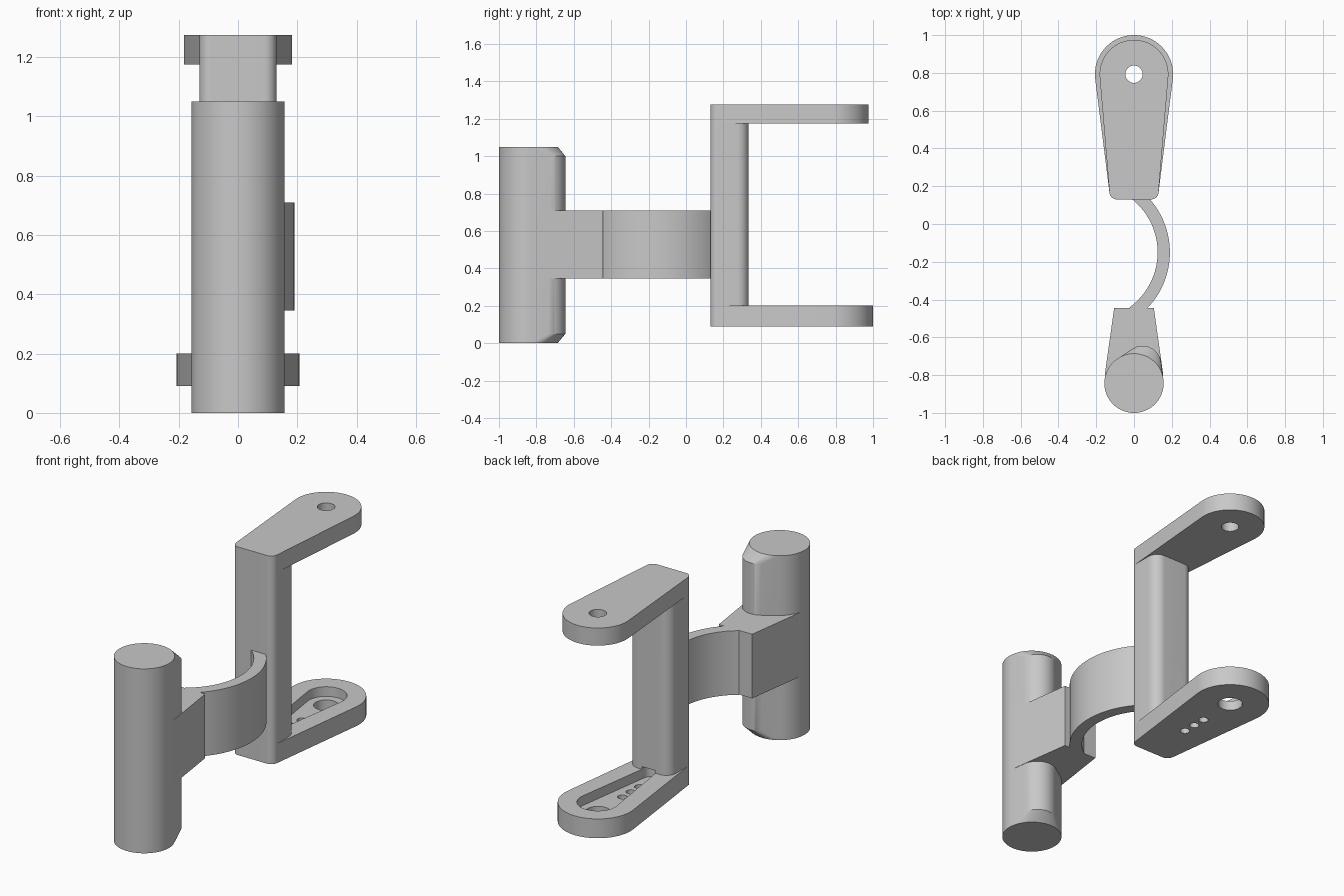
import bpy
import bmesh
from math import sin, cos, pi, radians

cube = bpy.data.objects.get("Cube")
if cube:
    bpy.data.objects.remove(cube, do_unlink=True)

COLOR = (0.58, 0.58, 0.58, 1)
grey = bpy.data.materials.new("light grey")
grey.use_nodes = True
grey.diffuse_color = COLOR
grey.node_tree.nodes["Principled BSDF"].inputs["Base Color"].default_value = COLOR


def make_object(name, bm):
    bmesh.ops.recalc_face_normals(bm, faces=bm.faces)
    mesh = bpy.data.meshes.new(name)
    bm.to_mesh(mesh)
    bm.free()
    mesh.materials.append(grey)
    obj = bpy.data.objects.new(name, mesh)
    bpy.context.scene.collection.objects.link(obj)
    return obj


def hull(name, discs, segments=64):
    """Convex solid wrapped around upright discs (x, y, radius, z0, z1)."""
    bm = bmesh.new()
    for x, y, r, z0, z1 in discs:
        for i in range(segments):
            a = 2 * pi * i / segments
            for z in (z0, z1):
                bm.verts.new((x + r * cos(a), y + r * sin(a), z))
    result = bmesh.ops.convex_hull(bm, input=bm.verts)
    spare = set(result["geom_interior"]) | set(result["geom_unused"])
    bmesh.ops.delete(bm, geom=[v for v in spare if isinstance(v, bmesh.types.BMVert)],
                     context="VERTS")
    bmesh.ops.dissolve_limit(bm, angle_limit=0.005, verts=bm.verts, edges=bm.edges)
    return make_object(name, bm)


def prism(name, outline, z0, z1):
    """Straight extrusion of a flat outline."""
    bm = bmesh.new()
    face = bm.faces.new([bm.verts.new((x, y, z0)) for x, y in outline])
    moved = bmesh.ops.extrude_face_region(bm, geom=[face])["geom"]
    bmesh.ops.translate(bm, vec=(0, 0, z1 - z0),
                        verts=[v for v in moved if isinstance(v, bmesh.types.BMVert)])
    return make_object(name, bm)


def activate(obj):
    bpy.ops.object.select_all(action="DESELECT")
    obj.select_set(True)
    bpy.context.view_layer.objects.active = obj


def cut(obj, cutter):
    activate(obj)
    mod = obj.modifiers.new("cut", "BOOLEAN")
    mod.operation = "DIFFERENCE"
    mod.solver = "EXACT"
    mod.object = cutter
    bpy.ops.object.modifier_apply(modifier=mod.name)


# Grip post: round bar with a chamfered ridge along its back
post = hull("grip_post", [(0, -0.843, 0.157, 0, 1.05),
                          (0.045, -0.745, 0.1, 0.05, 1.0)])

# Tapered block joining the post to the strap
LOW, HIGH = 0.345, 0.71
block = prism("strap_block", [(-0.155, -0.8), (0.155, -0.8),
                              (0.105, -0.445), (-0.105, -0.445)], LOW, HIGH)

# Curved strap
STEPS = 40
angles = [radians(-54 + 108 * i / STEPS) for i in range(STEPS + 1)]
arc = [(r * cos(a) - 0.235, r * sin(a) - 0.15)
       for r, run in ((0.425, angles), (0.36, angles[::-1])) for a in run]
strap = prism("curved_strap", arc, LOW, HIGH)

# Bracket column with rounded corners
column = hull("bracket_column",
              [(s * (0.13 - r), y, r, 0.1, 1.265)
               for s in (-1, 1) for y, r in ((0.17, 0.04), (0.275, 0.06))])


# Bracket arms: rounded at the column, widening to a round end
PIVOT = 0.793


def arm(name, radius, z0, z1):
    return hull(name, [(-0.09, 0.17, 0.04, z0, z1), (0.09, 0.17, 0.04, z0, z1),
                       (0, PIVOT, radius, z0, z1)])


upper_arm = arm("upper_arm", 0.182, 1.175, 1.275)
lower_arm = arm("lower_arm", 0.207, 0.09, 0.2)

# Pivot holes, three small holes, and the pocket that notches the column
pocket = hull("pocket_cutter", [(0, PIVOT, 0.108, 0.145, 0.215),
                                (0, 0.32, 0.04, 0.145, 0.215)])
upper_hole = hull("upper_hole_cutter", [(0, PIVOT, 0.046, 1.1, 1.4)], 32)
lower_holes = [hull("lower_hole_cutter", [(0, y, r, 0, 0.3)], 32)
               for y, r in ((PIVOT, 0.065), (0.573, 0.025), (0.497, 0.025), (0.42, 0.025))]
cut(upper_arm, upper_hole)
cut(column, pocket)
for cutter in [pocket] + lower_holes:
    cut(lower_arm, cutter)
for cutter in [pocket, upper_hole] + lower_holes:
    bpy.data.objects.remove(cutter, do_unlink=True)

# Smooth the curves, keep the edges sharp
for part in (post, block, strap, column, upper_arm, lower_arm):
    activate(part)
    bpy.ops.object.shade_smooth_by_angle(angle=radians(25))
